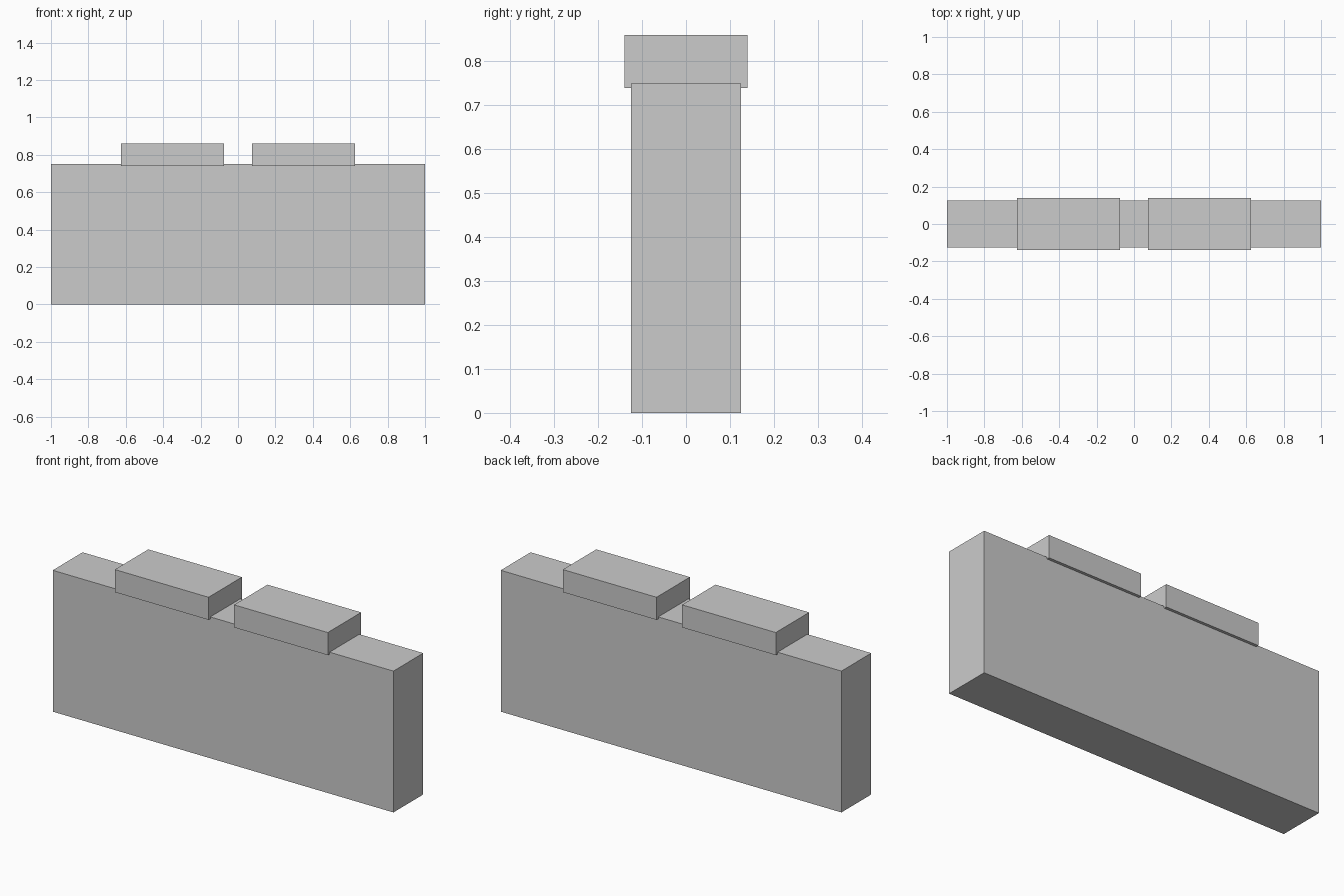
import bpy

if "Cube" in bpy.data.objects:
    bpy.data.objects.remove(bpy.data.objects["Cube"])


def box(name, lo, hi):
    """Axis-aligned box between two opposite corners."""
    centre = [(a + b) / 2 for a, b in zip(lo, hi)]
    bpy.ops.mesh.primitive_cube_add(size=1, location=centre)
    obj = bpy.context.object
    obj.name = name
    obj.scale = [b - a for a, b in zip(lo, hi)]
    bpy.ops.object.transform_apply(location=False, rotation=False, scale=True)
    return obj


# Main wall slab
box("wall", (-1, -0.125, 0), (1, 0.125, 0.75))

# Two raised cap blocks, slightly wider than the wall and sunk into its top
for side, x in (("left", -0.35), ("right", 0.35)):
    box(side + "_cap", (x - 0.275, -0.14, 0.74), (x + 0.275, 0.14, 0.86))
